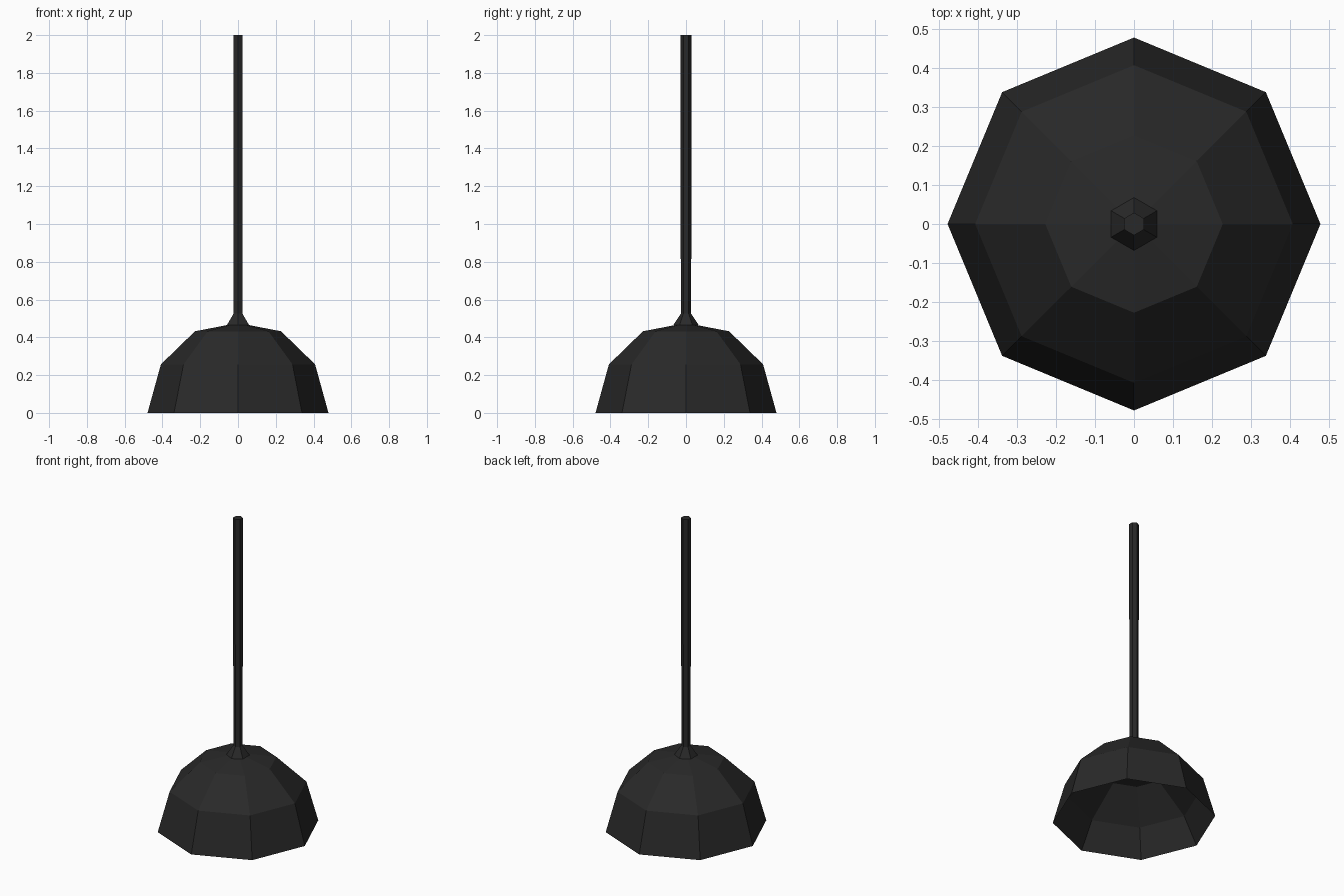
import bpy
import bmesh
from math import sin, cos, pi

cube = bpy.data.objects.get("Cube")
if cube:
    bpy.data.objects.remove(cube, do_unlink=True)

rubber = bpy.data.materials.new("dark_rubber")
rubber.use_nodes = True
colour = (0.022, 0.022, 0.022, 1)
rubber.diffuse_color = colour
rubber.node_tree.nodes["Principled BSDF"].inputs["Base Color"].default_value = colour


def lathe(name, profile, sides, start=0.0):
    """Faceted turned part; a radius of zero closes it to a point."""
    bm = bmesh.new()
    rings = []
    for r, z in profile:
        count = sides if r > 0 else 1
        angles = [start + 2 * pi * i / sides for i in range(count)]
        rings.append([bm.verts.new((r * cos(a), r * sin(a), z)) for a in angles])
    for low, high in zip(rings, rings[1:]):
        for i in range(sides):
            j = (i + 1) % sides
            if len(low) == 1:
                bm.faces.new((low[0], high[j], high[i]))
            elif len(high) == 1:
                bm.faces.new((low[i], low[j], high[0]))
            else:
                bm.faces.new((low[i], low[j], high[j], high[i]))
    # Flat cap on parts that do not end in a point
    if len(rings[-1]) > 1:
        bm.faces.new(rings[-1])
    mesh = bpy.data.meshes.new(name)
    bm.to_mesh(mesh)
    bm.free()
    mesh.materials.append(rubber)
    obj = bpy.data.objects.new(name, mesh)
    bpy.context.collection.objects.link(obj)
    return obj


# Octagonal cup with a shallower hollow that meets the outside at a sharp rim
hollow = [(0, 0.36), (0.19, 0.33), (0.385, 0.165)]
outside = [(0.479, 0), (0.408, 0.257), (0.228, 0.432), (0, 0.476)]
lathe("cup", hollow + outside, 8)

# Six-sided handle with a flared collar, thickening slightly to the top
lathe("handle", [(0.068, 0.464), (0.0275, 0.525), (0.029, 2.0)], 6, pi / 2)
